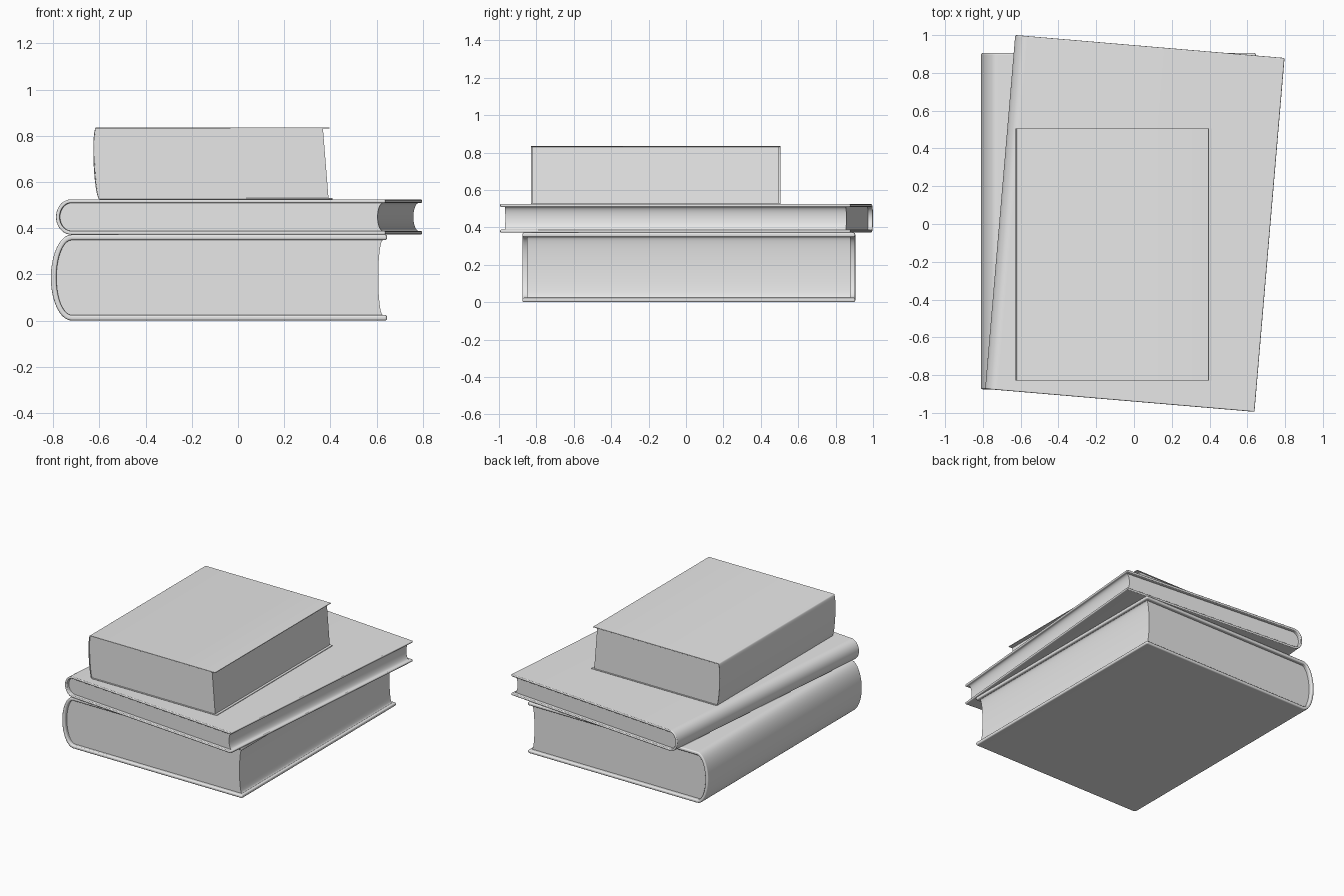
import bpy
import bmesh
import math

if "Cube" in bpy.data.objects:
    bpy.data.objects.remove(bpy.data.objects["Cube"], do_unlink=True)

grey = bpy.data.materials.new("plain_grey")
grey.use_nodes = True
grey.diffuse_color = (0.8, 0.8, 0.8, 1)
grey.node_tree.nodes["Principled BSDF"].inputs["Base Color"].default_value = (0.8, 0.8, 0.8, 1)

STEPS = 20


def shell_path(fore, start, depth, z0, z1):
    """Top board, rounded spine and bottom board as (x, z) points."""
    mid, half = (z0 + z1) / 2, (z1 - z0) / 2
    arc = [(start - depth * math.sin(math.pi * i / STEPS),
            mid + half * math.cos(math.pi * i / STEPS)) for i in range(STEPS + 1)]
    return [(fore, z1)] + arc + [(fore, z0)]


def strip_solid(name, outer, inner, length, shear, location, turn):
    """Sweep the band between two matching paths along y."""
    bm = bmesh.new()
    rings = []
    for path in (outer, inner):
        for y in (-length / 2, length / 2):
            rings.append([bm.verts.new((x + shear * z, y, z)) for x, z in path])
    of, ob, nf, nb = rings
    last = len(outer) - 1
    for i in range(last):
        j = i + 1
        for a, b in ((of, ob), (nb, nf), (nf, of), (ob, nb)):
            bm.faces.new((a[i], a[j], b[j], b[i]))
    for i in (0, last):
        bm.faces.new((of[i], ob[i], nb[i], nf[i]))
    bmesh.ops.remove_doubles(bm, verts=bm.verts, dist=1e-5)
    bmesh.ops.recalc_face_normals(bm, faces=bm.faces)
    mesh = bpy.data.meshes.new(name)
    bm.to_mesh(mesh)
    bm.free()
    mesh.materials.append(grey)
    obj = bpy.data.objects.new(name, mesh)
    obj.location = location
    obj.rotation_euler.z = math.radians(turn)
    bpy.context.collection.objects.link(obj)
    return obj


def book(name, location, turn, length, height, fore, start, depth, board,
         inset, recess, hollow, bevel, shear=0.0, page_shear=0.0):
    # Cover: boards and spine in one wrapped shell
    outer = shell_path(fore, start, depth, 0, height)
    inner = shell_path(fore, start, depth - board, board, height - board)
    cover = strip_solid(name + "_cover", outer, inner, length, shear, location, turn)
    cover.data.shade_smooth()
    mod = cover.modifiers.new("rounded_edges", "BEVEL")
    mod.width = bevel
    mod.segments = 3
    mod.limit_method = "ANGLE"
    mod.angle_limit = math.radians(50)
    mod.harden_normals = True

    # Pages: spine side follows the shell, fore edge is hollowed
    edge = fore - recess
    spine_side = inner[1:-1]
    fore_side = [(edge - hollow * math.sin(math.pi * i / STEPS) + page_shear * z, z)
                 for i, (x, z) in enumerate(spine_side)]
    pages = strip_solid(name + "_pages", spine_side, fore_side,
                        length - 2 * inset, shear, location, turn)
    bpy.ops.object.select_all(action="DESELECT")
    pages.select_set(True)
    bpy.context.view_layer.objects.active = pages
    bpy.ops.object.shade_smooth_by_angle(angle=math.radians(35))


book("bottom_book", (0, 0.015, 0), 0, length=1.78, height=0.372,
     fore=0.645, start=-0.72, depth=0.09, board=0.024,
     inset=0.025, recess=0.018, hollow=0.02, bevel=0.009)

book("middle_book", (0.005, 0.003, 0.372), -4.86, length=1.88, height=0.153,
     fore=0.715, start=-0.65, depth=0.066, board=0.016,
     inset=0.025, recess=0.012, hollow=0.024, bevel=0.006)

book("top_book", (0, -0.162, 0.525), 0, length=1.335, height=0.311,
     fore=0.41, start=-0.6, depth=0.018, board=0.005,
     inset=0.007, recess=0.018, hollow=0.0, bevel=0.0012,
     shear=-0.045, page_shear=-0.035)
